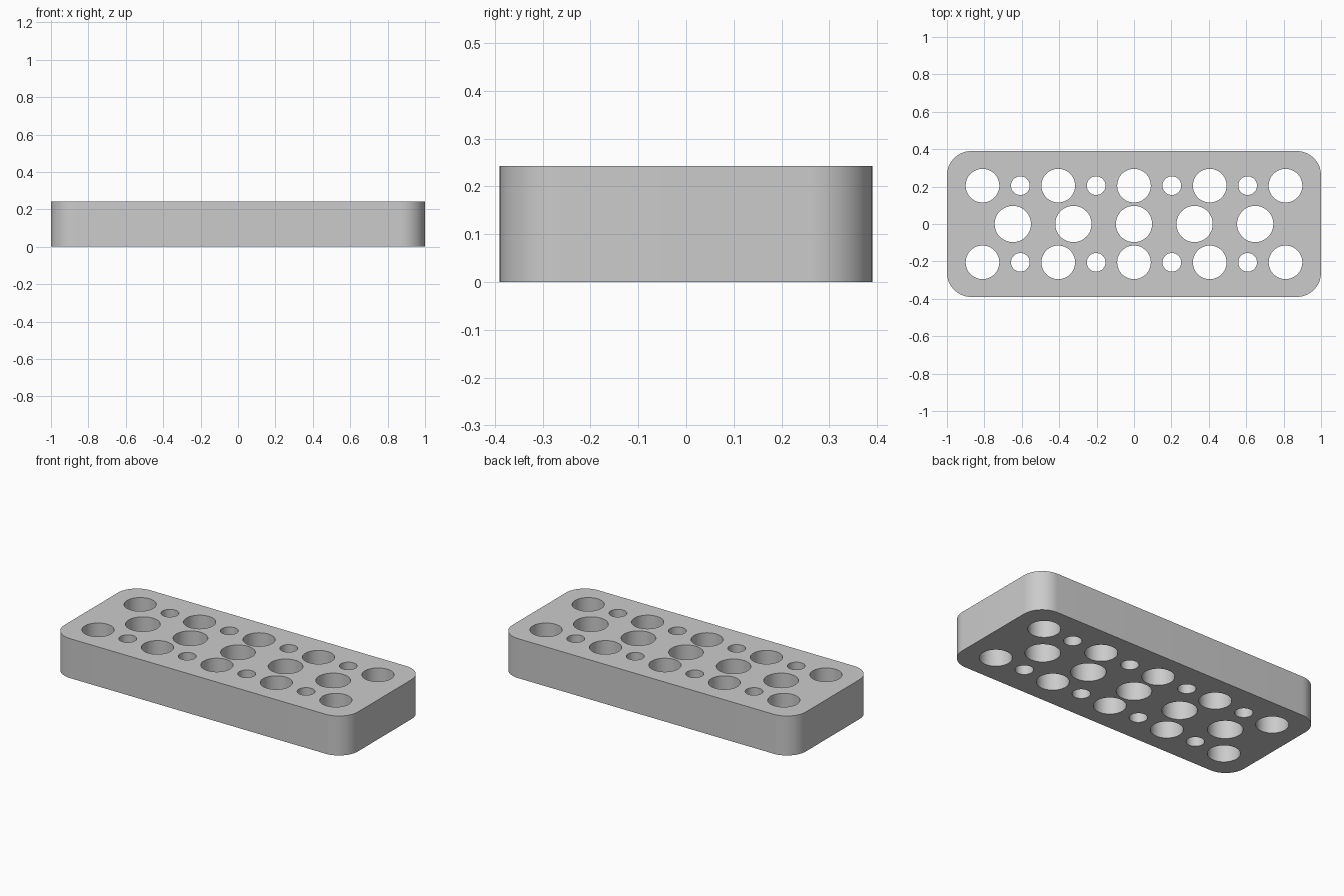
import bpy, bmesh
from math import sin, cos, pi, radians

cube = bpy.data.objects.get("Cube")
if cube:
    bpy.data.objects.remove(cube, do_unlink=True)

HALF_X, HALF_Y, HEIGHT, CORNER = 1.0, 0.39, 0.243, 0.13


def arc(cx, cy, r, start, sweep, n):
    return [(cx + r * cos(start + sweep * i / n), cy + r * sin(start + sweep * i / n))
            for i in range(n + 1)]


def add_loop(bm, points):
    verts = [bm.verts.new((x, y, 0)) for x, y in points]
    return [bm.edges.new((a, b)) for a, b in zip(verts, verts[1:] + verts[:1])]


def add_hole(bm, x, y, r):
    return add_loop(bm, arc(x, y, r, 0, 2 * pi, 48)[:-1])


bm = bmesh.new()

# Rounded rectangular outline
outline = []
for i, (sx, sy) in enumerate([(1, 1), (-1, 1), (-1, -1), (1, -1)]):
    outline += arc(sx * (HALF_X - CORNER), sy * (HALF_Y - CORNER), CORNER, i * pi / 2, pi / 2, 16)
edges = add_loop(bm, outline)

# Outer rows alternate large and small holes
for y in (-0.205, 0.205):
    for i in range(-4, 5):
        edges += add_hole(bm, i * 0.2025, y, 0.05 if i % 2 else 0.09)

# Middle row of five larger holes
for i in range(-2, 3):
    edges += add_hole(bm, i * 0.324, 0, 0.097)

# Fill between the loops and raise to full height
bmesh.ops.triangle_fill(bm, use_beauty=True, edges=edges, normal=(0, 0, 1))
raised = bmesh.ops.extrude_face_region(bm, geom=bm.faces[:], use_keep_orig=True)
bmesh.ops.translate(bm, vec=(0, 0, HEIGHT),
                    verts=[g for g in raised["geom"] if isinstance(g, bmesh.types.BMVert)])
bmesh.ops.recalc_face_normals(bm, faces=bm.faces[:])

mesh = bpy.data.meshes.new("perforated_block")
bm.to_mesh(mesh)
bm.free()
block = bpy.data.objects.new("perforated_block", mesh)
bpy.context.collection.objects.link(block)

# Single grey material
grey = bpy.data.materials.new("plain_grey")
grey.use_nodes = True
colour = (0.6, 0.6, 0.6, 1)
grey.diffuse_color = colour
grey.node_tree.nodes["Principled BSDF"].inputs["Base Color"].default_value = colour
mesh.materials.append(grey)

# Smooth round walls with crisp rims
bpy.ops.object.select_all(action="DESELECT")
block.select_set(True)
bpy.context.view_layer.objects.active = block
bpy.ops.object.shade_smooth_by_angle(angle=radians(30))
